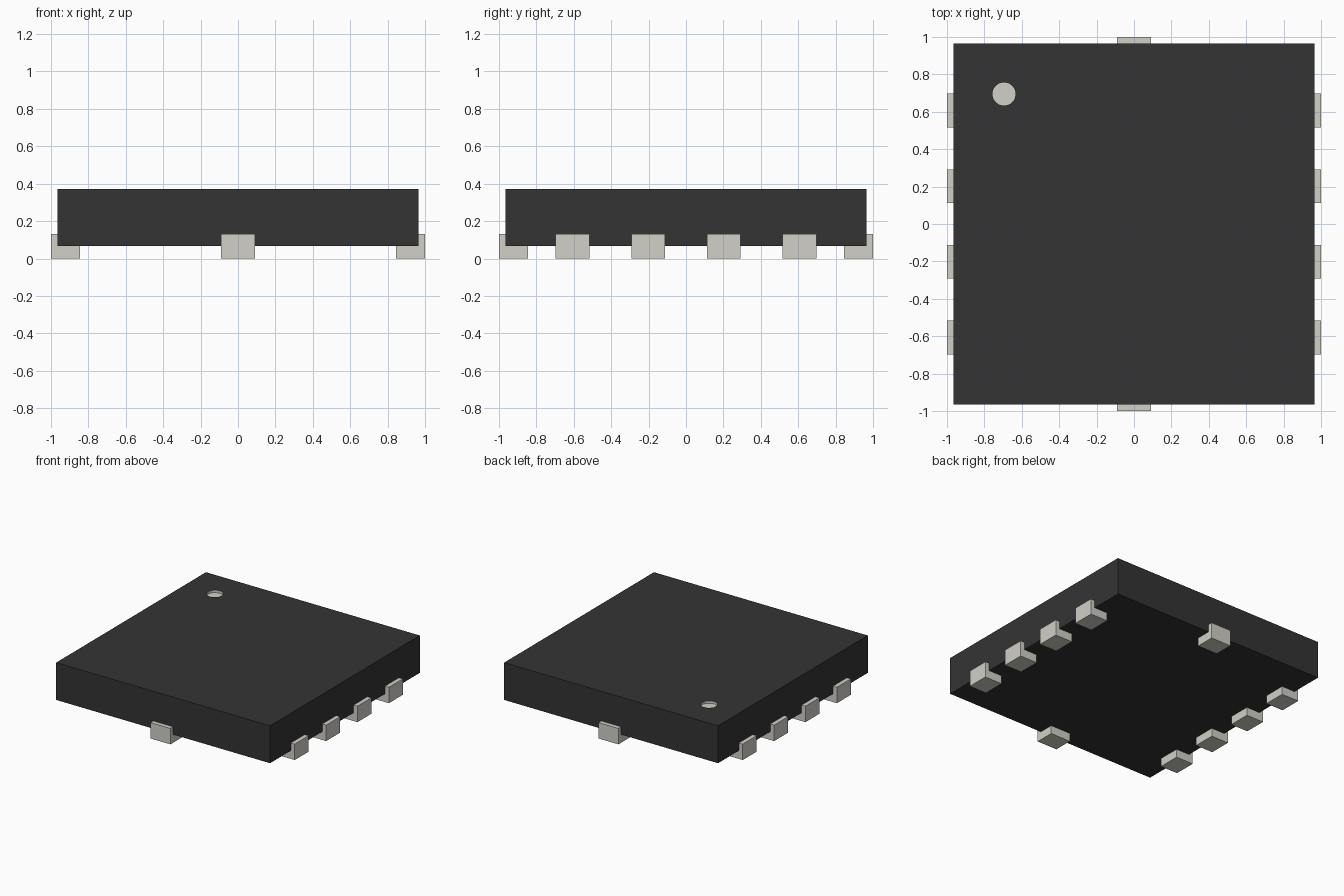
import bpy, bmesh, math
from mathutils import Matrix

cube = bpy.data.objects.get("Cube")
if cube:
    bpy.data.objects.remove(cube, do_unlink=True)

BODY = 0.965                # half width of the square body
Z0, Z1 = 0.067, 0.372       # underside and top of the body
PAD_W, PAD_IN, PAD_TOP = 0.18, 0.845, 0.13


def material(name, rgb):
    m = bpy.data.materials.new(name)
    m.use_nodes = True
    color = (*rgb, 1.0)
    m.diffuse_color = color
    m.node_tree.nodes["Principled BSDF"].inputs["Base Color"].default_value = color
    return m


black = material("black_plastic", (0.034, 0.034, 0.034))
metal = material("pale_metal", (0.64, 0.635, 0.57))


def finish(name, bm, *mats):
    bmesh.ops.recalc_face_normals(bm, faces=bm.faces)
    mesh = bpy.data.meshes.new(name)
    bm.to_mesh(mesh)
    bm.free()
    for m in mats:
        mesh.materials.append(m)
    ob = bpy.data.objects.new(name, mesh)
    bpy.context.collection.objects.link(ob)
    return ob


# Body: open-topped box, its top filled around a round corner marker dent
DOT, RADIUS, DEPTH, SIDES = (-0.695, 0.695), 0.062, 0.02, 32
bm = bmesh.new()
corners = [(-BODY, -BODY), (BODY, -BODY), (BODY, BODY), (-BODY, BODY)]
low = [bm.verts.new((x, y, Z0)) for x, y in corners]
high = [bm.verts.new((x, y, Z1)) for x, y in corners]
bm.faces.new(low[::-1])
for i in range(4):
    j = (i + 1) % 4
    bm.faces.new((low[i], low[j], high[j], high[i]))

circle = [(DOT[0] + RADIUS * math.cos(2 * math.pi * i / SIDES),
           DOT[1] + RADIUS * math.sin(2 * math.pi * i / SIDES)) for i in range(SIDES)]
rim = [bm.verts.new((x, y, Z1)) for x, y in circle]
floor = [bm.verts.new((x, y, Z1 - DEPTH)) for x, y in circle]
loops = []
for ring in (high, rim):
    for i, v in enumerate(ring):
        w = ring[(i + 1) % len(ring)]
        loops.append(bm.edges.get((v, w)) or bm.edges.new((v, w)))
bmesh.ops.triangle_fill(bm, edges=loops, use_beauty=True, normal=(0, 0, 1))

# Marker dent: metal-coloured wall and floor
dent = [bm.faces.new(floor)]
for i in range(SIDES):
    j = (i + 1) % SIDES
    dent.append(bm.faces.new((rim[i], rim[j], floor[j], floor[i])))
for f in dent:
    f.material_index = 1
finish("body", bm, black, metal)


# Contact pad: L profile with a foot under the body and a lip up its side
def pad(name, along, angle):
    inner = BODY - 0.005
    profile = [(PAD_IN, 0), (1, 0), (1, PAD_TOP), (inner, PAD_TOP),
               (inner, Z0 + 0.003), (PAD_IN, Z0 + 0.003)]
    bm = bmesh.new()
    face = bm.faces.new([bm.verts.new((x, along - PAD_W / 2, z)) for x, z in profile])
    ext = bmesh.ops.extrude_face_region(bm, geom=[face])
    verts = [g for g in ext["geom"] if isinstance(g, bmesh.types.BMVert)]
    bmesh.ops.translate(bm, verts=verts, vec=(0, PAD_W, 0))
    bmesh.ops.transform(bm, matrix=Matrix.Rotation(angle, 4, "Z"), verts=bm.verts)
    finish(name, bm, metal)


# Four pads on each side, one at the front and one at the back
for side, angle in (("left", 0), ("right", math.pi)):
    for n, y in enumerate((-0.607, -0.202, 0.202, 0.607), 1):
        pad(f"{side}_pad_{n}", y, angle)
pad("front_pad", 0, -math.pi / 2)
pad("back_pad", 0, math.pi / 2)
